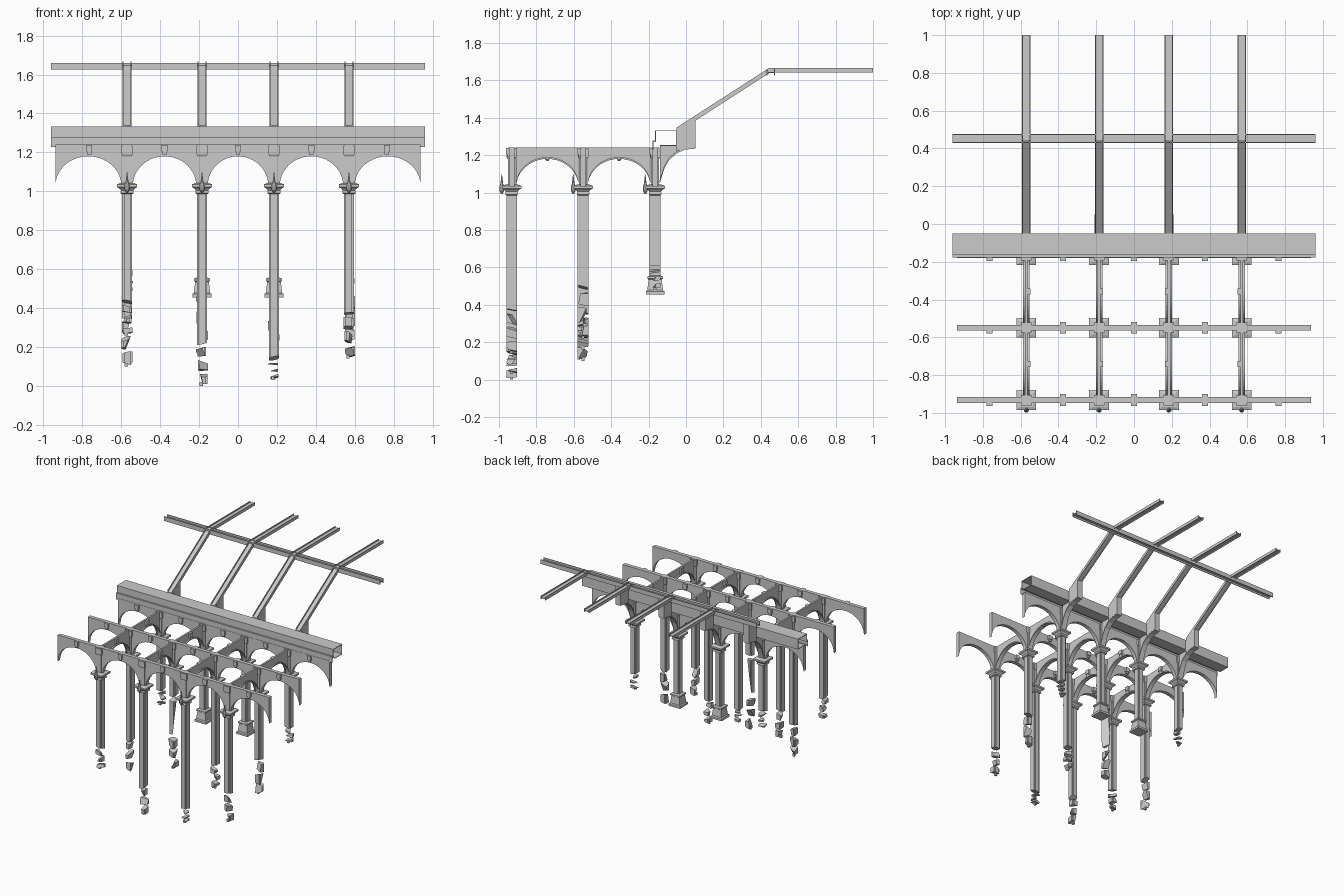
import bpy, bmesh, math, random
from mathutils import Vector

if "Cube" in bpy.data.objects:
    bpy.data.objects.remove(bpy.data.objects["Cube"])
random.seed(4)

COLS = [-0.57, -0.185, 0.185, 0.57]
ROWS = [-0.932, -0.55, -0.165]
TOP, SPRING, APEX = 1.24, 1.03, 1.18


def finish(bm, name):
    bmesh.ops.recalc_face_normals(bm, faces=bm.faces)
    me = bpy.data.meshes.new(name)
    bm.to_mesh(me)
    bm.free()
    ob = bpy.data.objects.new(name, me)
    bpy.context.collection.objects.link(ob)
    return ob


def prism_bm(pts, axis, c, w):
    bm = bmesh.new()
    place = {'x': lambda u, v, t: (t, u, v), 'y': lambda u, v, t: (u, t, v),
             'z': lambda u, v, t: (u, v, t)}[axis]
    a = [bm.verts.new(place(u, v, c - w / 2)) for u, v in pts]
    b = [bm.verts.new(place(u, v, c + w / 2)) for u, v in pts]
    bm.faces.new(a)
    bm.faces.new(b[::-1])
    for i in range(len(a)):
        j = (i + 1) % len(a)
        bm.faces.new((a[i], a[j], b[j], b[i]))
    return bm


def prism(name, pts, axis, c, w):
    return finish(prism_bm(pts, axis, c, w), name)


def box(name, x0, x1, y0, y1, z0, z1):
    return prism(name, [(x0, y0), (x1, y0), (x1, y1), (x0, y1)], 'z', (z0 + z1) / 2, z1 - z0)


def stack(name, x, y, rings, n=4):
    """Loft of n-sided rings (half width, z)."""
    bm, prev = bmesh.new(), None
    for hw, z in rings:
        r = hw / math.cos(math.pi / n)
        ring = [bm.verts.new((x + r * math.cos((2 * k + 1) * math.pi / n),
                              y + r * math.sin((2 * k + 1) * math.pi / n), z)) for k in range(n)]
        if prev:
            for k in range(n):
                bm.faces.new((prev[k], prev[(k + 1) % n], ring[(k + 1) % n], ring[k]))
        else:
            bm.faces.new(ring[::-1])
        prev = ring
    bm.faces.new(prev)
    return finish(bm, name)


def arc(a, b, n=20, lift=0.0):
    """Half ellipse from a to b."""
    m, h = (a + b) / 2, (b - a) / 2 - lift
    return [(m - h * math.cos(math.pi * i / n),
             SPRING + (APEX - SPRING - lift) * math.sin(math.pi * i / n)) for i in range(n + 1)]


def keystone(x, y, dx, dy):
    """Small stepped block on a beam face, pointing along dx, dy."""
    for h, d, z0, z1 in ((0.016, 0.016, 1.205, 1.238), (0.011, 0.011, 1.19, 1.205)):
        if dy:
            box("arch_keystone", x - h, x + h, min(y, y + dy * d), max(y, y + dy * d), z0, z1)
        else:
            box("arch_keystone", min(x, x + dx * d), max(x, x + dx * d), y - h, y + h, z0, z1)


# Column shaft section with stepped corners
def section(x, y):
    ax, ay, s = 0.025, 0.029, 0.008
    q = [(ax, ay - s), (ax - s, ay - s), (ax - s, ay)]
    pts = q + [(-u, v) for u, v in q[::-1]] + [(-u, -v) for u, v in q] + [(u, -v) for u, v in q[::-1]]
    return [(x + u, y + v) for u, v in pts]


def cut(bm, co, no):
    bmesh.ops.bisect_plane(bm, geom=bm.verts[:] + bm.edges[:] + bm.faces[:],
                           plane_co=co, plane_no=no, clear_outer=True)
    bmesh.ops.holes_fill(bm, edges=[e for e in bm.edges if e.is_boundary], sides=0)


def shaft(name, x, y, z0, z1, broken_top=False, broken=True, side=None):
    """Shaft piece with slanted broken ends and optionally a side split off."""
    bm = prism_bm(section(x, y), 'z', (z0 + z1) / 2, z1 - z0)
    r = lambda a: random.uniform(-a, a)
    if broken:
        t = 0.35 if z1 - z0 > 0.06 else 0.2
        cut(bm, (x, y, z0 + 0.012), (r(t), r(t), -1))
    if broken_top:
        cut(bm, (x, y, z1 - 0.012), (r(0.4), r(0.4), 1))
    if side is not None:
        cut(bm, (x + 0.006 * math.cos(side), y + 0.006 * math.sin(side), (z0 + z1) / 2),
            (math.cos(side), math.sin(side), r(0.6)))
    finish(bm, name)


# Broken columns: intact bottom, lowest fragment, per row
ENDS = [[(0.42, 0.26), (0.21, 0.0), (0.13, 0.03), (0.36, 0.14)],
        [(0.34, 0.10), (0.80, 0.22), (0.34, 0.16), (0.48, 0.22)],
        [(0.60, 0.48), (0.50, None), (0.50, None), (0.60, 0.48)]]
for y, ends in zip(ROWS, ENDS):
    for x, (solid, low) in zip(COLS, ends):
        shaft("column_shaft", x, y, solid, 1.0, broken=low is not None)
        if low is None:
            stack("column_base", x, y, [(0.05, 0.455), (0.05, 0.472), (0.042, 0.478),
                                        (0.035, 0.535), (0.042, 0.54), (0.042, 0.55), (0.03, 0.556)])
        else:
            z = solid
            if solid > 0.7:
                shaft("column_chunk", x, y, 0.50, 0.785, True, side=0.6)
                z = 0.47
            h = (z - low) / 3
            for k in range(3):
                shaft("column_fragment", x + random.uniform(-0.006, 0.006), y, z - (k + 1) * h,
                      z - k * h - 0.004, True, side=random.uniform(0, 6.28))
            box("lowest_shard", x - 0.012, x + 0.004, y - 0.01, y + 0.008, low, low + 0.02)
        # Capital, post and head block
        stack("capital", x, y, [(0.028, 0.985), (0.034, 0.99), (0.032, 1.005), (0.04, 1.015),
                                (0.052, 1.022), (0.052, 1.036), (0.036, 1.042)])
        stack("upper_post", x, y, [(0.021, 1.0), (0.021, TOP)])
        stack("post_head", x, y, [(0.022, 1.18), (0.028, 1.19), (0.028, 1.235)])
        # Front ornament on the capital
        stack("capital_ornament", x, y - 0.053, [(0.004, 0.992), (0.013, 1.01), (0.013, 1.03),
                                                 (0.007, 1.05), (0.001, 1.10)], 8)

# Long arcades across the width
for y in ROWS:
    pts, edges = [(-0.938, TOP)], [-0.938] + COLS + [0.938]
    for a, b in zip(edges, edges[1:]):
        l = a + (0 if a == edges[0] else 0.03)
        r = b - (0 if b == edges[-1] else 0.03)
        pts += arc(l, r)
    pts.append((0.938, TOP))
    prism("cross_arcade", pts, 'y', y, 0.03)
    for x in (-0.765, -0.377, 0, 0.377, 0.765):
        keystone(x, y - 0.015, 0, -1)
        if abs(x) < 0.5 and y < -0.3:
            keystone(x, y + 0.015, 0, 1)

# Arches running back, thin web with curved soffit flange
for x in COLS:
    for a, b in zip(ROWS, ROWS[1:]):
        a0, b0 = a + 0.024, b - 0.024
        prism("side_arch_web", [(a0, TOP)] + arc(a0, b0) + [(b0, TOP)], 'x', x, 0.014)
        prism("side_arch_soffit", arc(a0, b0) + [(u, v + 0.01) for u, v in arc(a0, b0)[::-1]], 'x', x, 0.034)
        s = -1 if x > 0 else 1
        keystone(x + s * 0.006, (a + b) / 2, s, 0)
        stack("arch_cusp", x, (a + b) / 2, [(0.004, 1.168), (0.014, 1.185)], 6)

    # Rear console carrying the rafter
    curve = [(-0.14, 1.05), (-0.128, 1.09), (-0.115, 1.13), (-0.09, 1.175), (-0.05, 1.21),
             (-0.005, 1.23), (0.05, 1.235)]
    prism("console_web", curve + [(0.05, 1.255), (-0.14, 1.255)], 'x', x, 0.022)
    prism("console_soffit", curve + [(u - 0.003, v + 0.009) for u, v in curve[::-1]], 'x', x, 0.044)
    prism("console_head", [(-0.05, 1.225), (0.05, 1.24), (0.05, 1.385), (-0.05, 1.325)], 'x', x, 0.046)

    # Rafter with H section
    flange = [(-0.05, 1.32), (0.45, 1.642), (1.0, 1.642), (1.0, 1.666), (0.444, 1.666), (-0.05, 1.348)]
    web = [(-0.05, 1.331), (0.448, 1.651), (1.0, 1.651), (1.0, 1.657), (0.446, 1.657), (-0.05, 1.337)]
    for s in (-1, 1):
        prism("rafter_flange", flange, 'x', x + s * 0.02, 0.005)
    prism("rafter_web", web, 'x', x, 0.038)

# Purlin with H section
for y in (0.432, 0.473):
    box("purlin_flange", -0.96, 0.96, y - 0.0025, y + 0.0025, 1.625, 1.66)
box("purlin_web", -0.96, 0.96, 0.434, 0.471, 1.639, 1.645)

# Thin sheet eaves trough above the rear arcade
box("eaves_top", -0.96, 0.96, -0.165, -0.05, 1.328, 1.333)
box("eaves_face_upper", -0.96, 0.96, -0.165, -0.161, 1.275, 1.333)
box("eaves_lip", -0.96, 0.96, -0.178, -0.161, 1.27, 1.279)
box("eaves_face_lower", -0.96, 0.96, -0.178, -0.174, 1.228, 1.275)
box("eaves_floor", -0.96, 0.96, -0.14, -0.05, 1.25, 1.255)
box("eaves_back", -0.96, 0.96, -0.054, -0.05, 1.25, 1.33)
